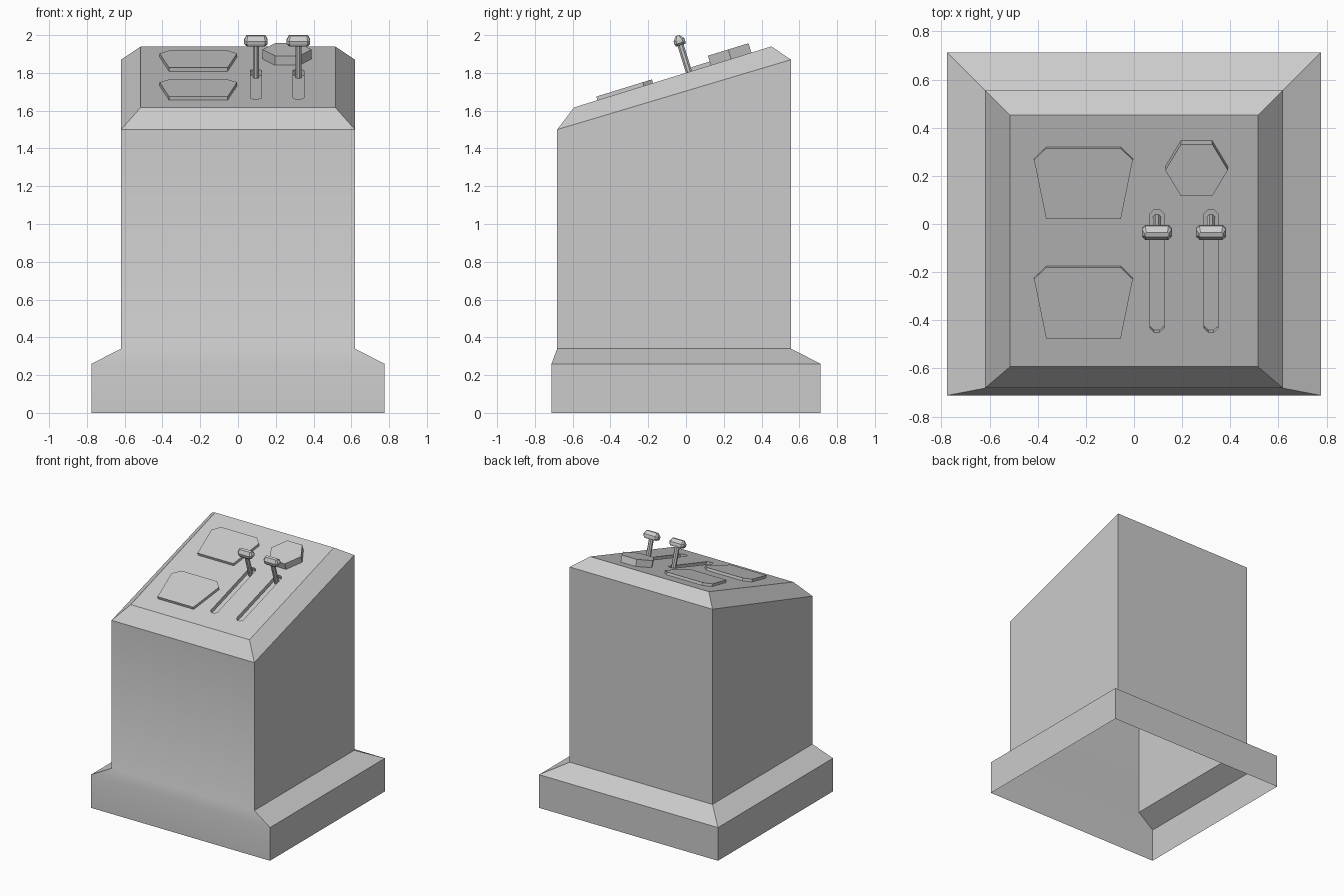
import bpy, bmesh, math
from mathutils import Matrix

if "Cube" in bpy.data.objects:
    bpy.data.objects.remove(bpy.data.objects["Cube"])

# One flat colour
grey = bpy.data.materials.new("console_grey")
grey.use_nodes = True
colour = (0.6, 0.6, 0.6, 1)
grey.diffuse_color = colour
grey.node_tree.nodes["Principled BSDF"].inputs["Base Color"].default_value = colour

# Frame of the sloping control panel
PANEL_FRONT, PANEL_BACK = (-0.593, 1.617), (0.452, 1.94)
slope = (PANEL_BACK[1] - PANEL_FRONT[1]) / (PANEL_BACK[0] - PANEL_FRONT[0])
PANEL = (Matrix.Translation((0, 0, PANEL_FRONT[1] - PANEL_FRONT[0] * slope))
         @ Matrix.Rotation(math.atan(slope), 4, "X"))


def loft(name, rings, matrix=Matrix()):
    """Closed solid through rings of equal point count, listed bottom to top."""
    bm = bmesh.new()
    loops = [[bm.verts.new(matrix @ Matrix.Translation(p).translation) for p in ring]
             for ring in rings]
    n = len(loops[0])
    for low, high in zip(loops, loops[1:]):
        for i in range(n):
            j = (i + 1) % n
            bm.faces.new((low[i], low[j], high[j], high[i]))
    bm.faces.new(loops[0][::-1])
    bm.faces.new(loops[-1])
    bmesh.ops.recalc_face_normals(bm, faces=bm.faces)
    mesh = bpy.data.meshes.new(name)
    bm.to_mesh(mesh)
    bm.free()
    mesh.materials.append(grey)
    obj = bpy.data.objects.new(name, mesh)
    bpy.context.collection.objects.link(obj)
    return obj


def rect(half_x, front, back):
    """Rectangle whose front and back edges are (y, z) pairs."""
    return [(-half_x, *front), (half_x, *front), (half_x, *back), (-half_x, *back)]


def prism(name, outline, low, high):
    """Outline on the panel, extruded along the panel's normal."""
    return loft(name, [[(x, y, h) for x, y in outline] for h in (low, high)], PANEL)


def chamfered(cx, cy, hx, hy, cut, h):
    """Rectangle with cut corners at height h."""
    ring = []
    for sx, sy in ((-1, -1), (1, -1), (1, 1), (-1, 1)):
        corner = [(cx + sx * hx, cy + sy * (hy - cut), h),
                  (cx + sx * (hx - cut), cy + sy * hy, h)]
        ring += corner if sx * sy > 0 else corner[::-1]
    return ring


# Pedestal with flared base and bevelled top
pedestal = loft("pedestal", [
    rect(0.776, (-0.712, 0), (0.712, 0)),
    rect(0.776, (-0.712, 0.26), (0.712, 0.26)),
    rect(0.619, (-0.682, 0.34), (0.556, 0.34)),
    rect(0.619, (-0.682, 1.5), (0.556, 1.87)),
    rect(0.515, PANEL_FRONT, PANEL_BACK),
])

# Lever slots cut into the panel
LEVERS = {"right": 0.095, "left": 0.32}
for side, x in LEVERS.items():
    cutter = loft(side + "_slot_cutter",
                  [chamfered(x, -0.204, 0.029, 0.267, 0.018, h) for h in (-0.03, 0.05)], PANEL)
    cutter.hide_render = True
    mod = pedestal.modifiers.new("slot", "BOOLEAN")
    mod.operation = "DIFFERENCE"
    mod.solver = "EXACT"
    mod.object = cutter
    bpy.context.view_layer.objects.active = pedestal
    bpy.ops.object.modifier_apply(modifier=mod.name)
    bpy.data.objects.remove(cutter)

# The pedestal is hollow, with an open underside
bm = bmesh.new()
bm.from_mesh(pedestal.data)
under = [f for f in bm.faces if f.calc_center_median().z < 0.01]
bmesh.ops.delete(bm, geom=under, context="FACES")
bm.to_mesh(pedestal.data)
bm.free()
bpy.ops.object.select_all(action="DESELECT")
pedestal.select_set(True)
bpy.context.view_layer.objects.active = pedestal
bpy.ops.object.shade_smooth_by_angle(angle=math.radians(30))

# Two raised screens
for name, y in (("front_screen", -0.491), ("back_screen", 0.027)):
    half = [(0.155, 0), (0.205, 0.257), (0.155, 0.308)]
    outline = half + [(-a, b) for a, b in half[::-1]]
    prism(name, [(a - 0.21, b + y) for a, b in outline], -0.005, 0.02)

# Six-sided button
turns = [math.radians(60 * i) for i in range(6)]
prism("button", [(0.26 + 0.13 * math.cos(t), 0.25 + 0.13 * math.sin(t)) for t in turns],
      -0.005, 0.052)

# Levers: shaft and bevelled handle
for side, x in LEVERS.items():
    turns = [math.radians(45 * i + 22.5) for i in range(8)]
    prism(side + "_lever_shaft",
          [(x + 0.018 * math.cos(t), 0.016 + 0.018 * math.sin(t)) for t in turns], -0.03, 0.155)
    loft(side + "_lever_handle", [
        chamfered(x, 0.016, hx, hy, cut, h) for hx, hy, cut, h in (
            (0.05, 0.026, 0.01, 0.148), (0.062, 0.03, 0.014, 0.16),
            (0.062, 0.03, 0.014, 0.178), (0.05, 0.01, 0.006, 0.202))], PANEL)
